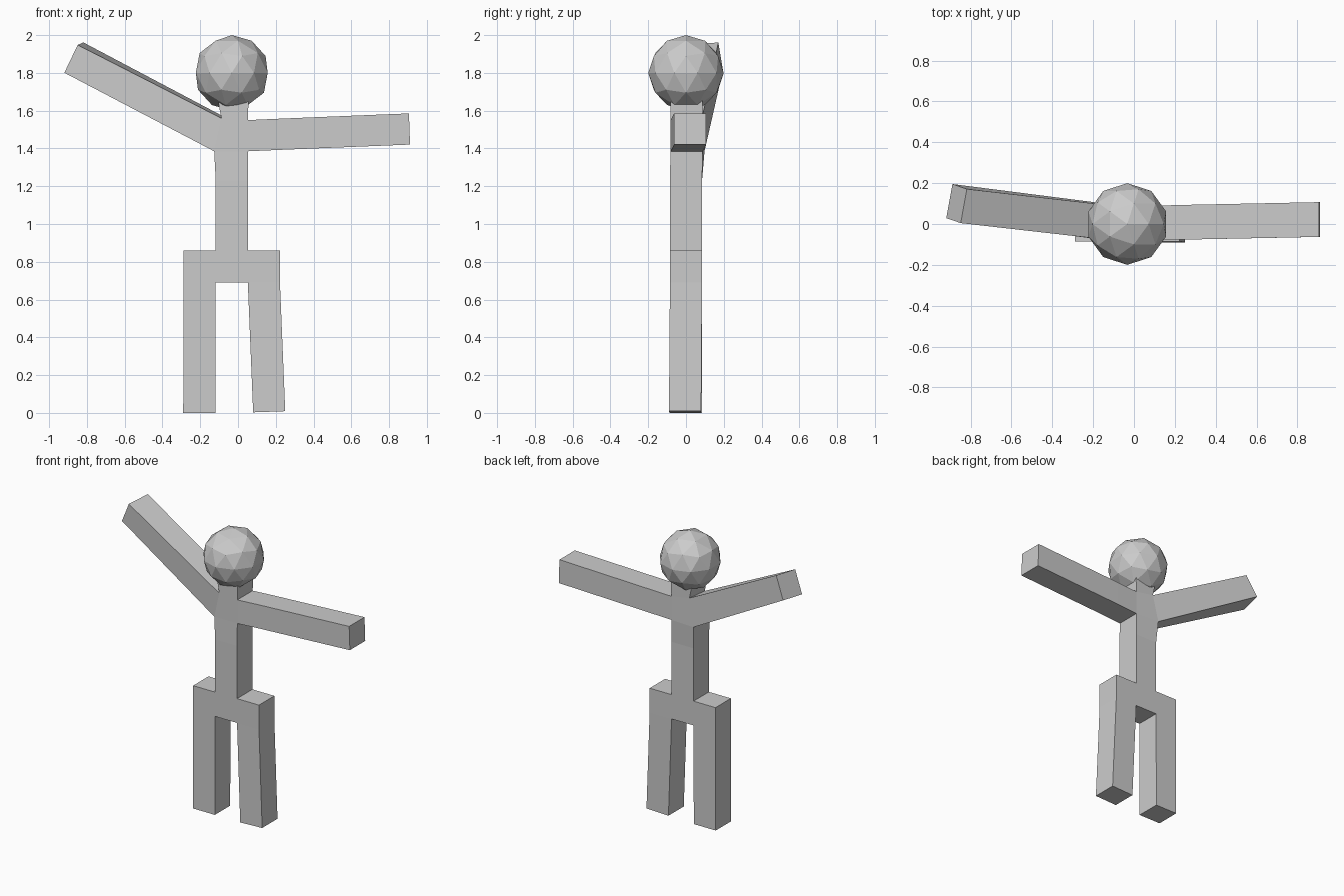
import bpy, bmesh
from math import radians
from mathutils import Vector, Matrix, Euler

if "Cube" in bpy.data.objects:
    bpy.data.objects.remove(bpy.data.objects["Cube"])

W = 0.17      # limb thickness
CX = -0.033   # body axis in x


def link(bm, name):
    mesh = bpy.data.meshes.new(name)
    bm.to_mesh(mesh)
    bm.free()
    obj = bpy.data.objects.new(name, mesh)
    bpy.context.collection.objects.link(obj)
    return obj


def grow(bm, start, *steps):
    """Extrude the face nearest start through a list of (centre, tilt) steps."""
    start = Vector(start)
    face = min(bm.faces, key=lambda f: (f.calc_center_median() - start).length)
    for centre, tilt in steps:
        face = bmesh.ops.extrude_discrete_faces(bm, faces=[face])["faces"][0]
        old, new = face.calc_center_median(), Vector(centre)
        bmesh.ops.translate(bm, verts=face.verts, vec=new - old)
        rot = Euler([radians(a) for a in tilt]).to_matrix()
        bmesh.ops.rotate(bm, verts=face.verts, cent=new, matrix=rot)


FLAT = (0, 0, 0)
bm = bmesh.new()

# pelvis
bmesh.ops.create_cube(bm, size=W, matrix=Matrix.Translation((CX, 0, 0.775)))

# hips and legs
for side, foot, tilt in ((-1, (-0.205, 0, 0), FLAT),
                         (1, (0.165, -0.005, 0.006), (0, -2, 0))):
    hip_x = CX + side * W
    grow(bm, (CX + side * W / 2, 0, 0.775), ((CX + side * W * 1.5, 0, 0.775), FLAT))
    grow(bm, (hip_x, 0, 0.69), (foot, tilt))

# torso, shoulder block and neck
grow(bm, (CX, 0, 0.86),
     ((CX, 0, 1.23), FLAT), ((CX, 0.003, 1.385), FLAT),
     ((CX, 0.003, 1.55), FLAT), ((CX + 0.005, 0.003, 1.69), FLAT))

# level arm
grow(bm, (CX + W / 2, 0, 1.468),
     ((0.22, 0.008, 1.475), FLAT), ((0.908, 0.022, 1.503), (0, -2, 0)))

# raised arm
grow(bm, (CX - W / 2, 0, 1.468), ((-0.869, 0.10, 1.881), (5, 26.5, -8)))

# slanted raised shoulder
for v in bm.verts:
    if v.co.x < -0.1 and abs(v.co.x - CX) < 0.1:
        if abs(v.co.z - 1.55) < 0.01:
            v.co.x += 0.03
            v.co.z += 0.025 if v.co.y > 0 else 0.01
        elif abs(v.co.z - 1.385) < 0.01:
            v.co.x -= 0.008
            v.co.y += 0.01 if v.co.y > 0 else 0

bmesh.ops.recalc_face_normals(bm, faces=bm.faces)
link(bm, "body")

# head
bm = bmesh.new()
bmesh.ops.create_icosphere(bm, subdivisions=2, radius=0.2,
                           matrix=Matrix.Translation((CX, 0, 1.8)))
link(bm, "head")
